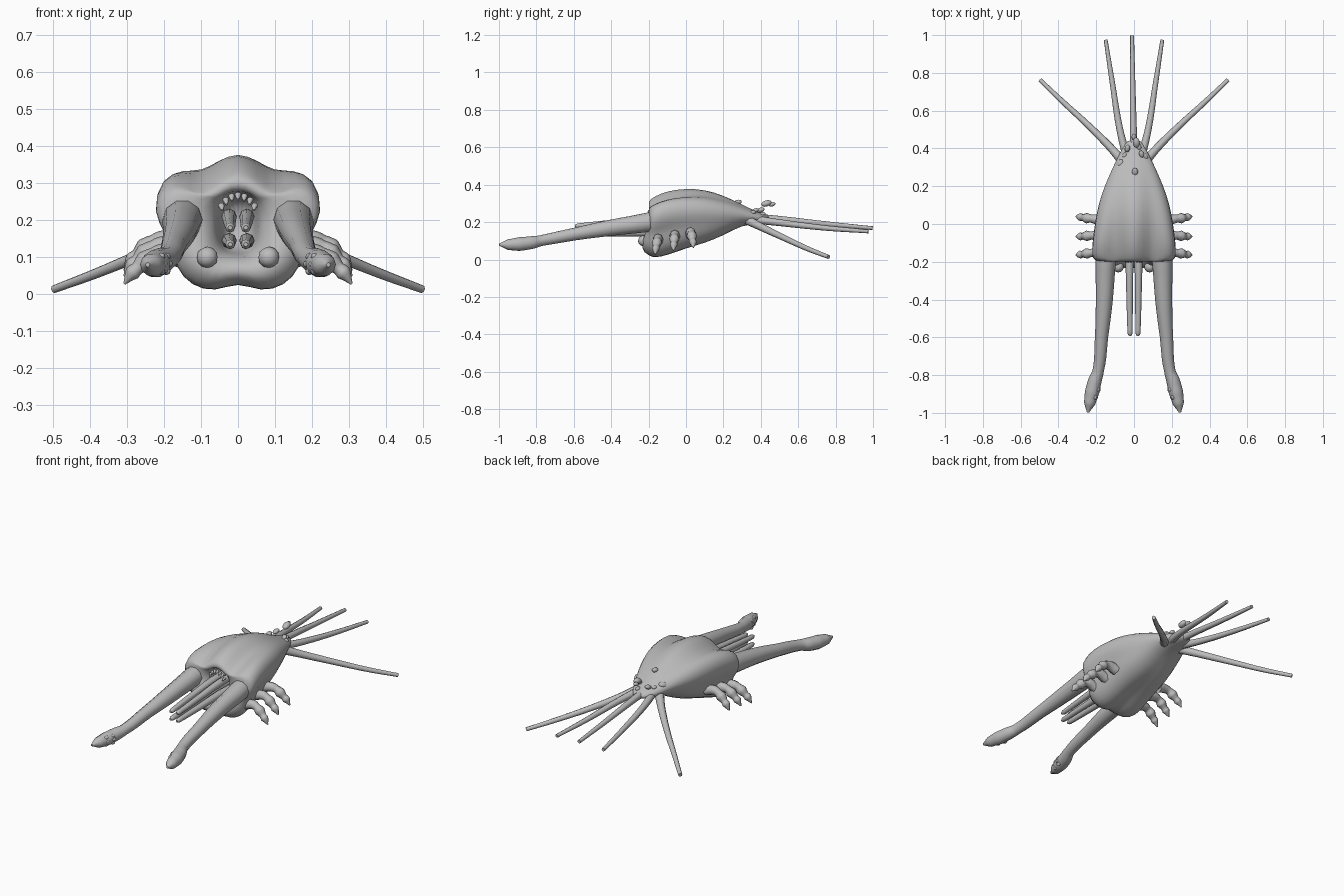
import bpy, bmesh, math
from mathutils import Vector

cube = bpy.data.objects.get("Cube")
if cube:
    bpy.data.objects.remove(cube, do_unlink=True)

skin = bpy.data.materials.new("grey_skin")
skin.use_nodes = True
GREY = (0.5, 0.5, 0.5, 1)
skin.diffuse_color = GREY
skin.node_tree.nodes["Principled BSDF"].inputs["Base Color"].default_value = GREY


def add(name, data):
    ob = bpy.data.objects.new(name, data)
    bpy.context.collection.objects.link(ob)
    data.materials.append(skin)
    return ob


def tube(name, pts, sides=2):
    """Tapered limb through points (x, y, z, radius)."""
    cu = bpy.data.curves.new(name, 'CURVE')
    cu.dimensions = '3D'
    cu.bevel_depth = 1
    cu.bevel_resolution = sides
    cu.resolution_u = 5
    cu.use_fill_caps = True
    sp = cu.splines.new('BEZIER')
    sp.bezier_points.add(len(pts) - 1)
    for bp, p in zip(sp.bezier_points, pts):
        bp.co = p[:3]
        bp.radius = p[3]
        bp.handle_left_type = bp.handle_right_type = 'AUTO'
    return add(name, cu)


def blob(name, loc, size, rot=(0, 0, 0)):
    """Small ellipsoid."""
    bm = bmesh.new()
    bmesh.ops.create_icosphere(bm, subdivisions=2, radius=1)
    for f in bm.faces:
        f.smooth = True
    me = bpy.data.meshes.new(name)
    bm.to_mesh(me)
    bm.free()
    ob = add(name, me)
    ob.location, ob.scale, ob.rotation_euler = loc, size, rot
    return ob


# Body: lofted rings, blending a shouldered section into an oval one
SHOULDERED = [(0, 1.01), (.24, .92), (.46, .79), (.72, .88), (.97, .83), (1.06, .62),
              (.9, .44), (.82, .36), (.78, .17), (.58, .02), (.28, -.03), (0, .06)]
N = len(SHOULDERED)
# y, half width, bottom, top, shoulder amount
STATIONS = [(.45, .035, .205, .235, 0), (.39, .068, .19, .25, 0), (.3, .114, .185, .295, .1),
            (.2, .158, .125, .345, .3), (.1, .19, .085, .378, .5), (0, .206, .06, .385, .7),
            (-.1, .216, .025, .374, 1), (-.165, .219, .012, .345, 1), (-.195, .21, .02, .325, 1)]


def half_ring(y, w, lo, hi, k):
    pts = []
    for i, (sx, sz) in enumerate(SHOULDERED):
        a = math.pi * i / (N - 1)
        x = k * sx + (1 - k) * math.sin(a)
        z = k * sz + (1 - k) * (.5 + .5 * math.cos(a))
        pts.append(Vector((w * x, y, lo + (hi - lo) * z)))
    return pts


halves = [half_ring(*s) for s in STATIONS]
# Face rings: bulging lower jaw, then mouth rim and cavity
rim = []
for i in range(N):
    a = math.pi * i / (N - 1)
    rim.append(Vector((.06 * math.sin(a) ** .6 if 0 < i < N - 1 else 0, -.195, .192 + .083 * math.cos(a))))
face = []
for p, q in zip(halves[-1], rim):
    m = p.lerp(q, .42)
    low = max(0, min(1, (.2 - m.z) / .1))
    m.y = -.2 - .05 * low
    face.append(m)
halves += [face, rim,
           [Vector((p.x * .85, -.1, p.z)) for p in rim],
           [Vector((p.x * .5, -.04, .2 + (p.z - .2) * .5)) for p in rim]]

bm = bmesh.new()
loops = []
for h in halves:
    full = h + [Vector((-p.x, p.y, p.z)) for p in h[-2:0:-1]]
    loops.append([bm.verts.new(p) for p in full])
for a, b in zip(loops, loops[1:]):
    for i in range(len(a)):
        j = (i + 1) % len(a)
        bm.faces.new((a[i], a[j], b[j], b[i]))
bm.faces.new(loops[0])
bm.faces.new(loops[-1])
bmesh.ops.recalc_face_normals(bm, faces=bm.faces)
for f in bm.faces:
    f.smooth = True
me = bpy.data.meshes.new("body")
bm.to_mesh(me)
bm.free()
body = add("body", me)
soften = body.modifiers.new("soften", 'SUBSURF')
soften.levels = soften.render_levels = 1

# Upper teeth around the mouth arch
for i in range(-3, 4):
    a = i * .33
    tube("tooth", [(.054 * math.sin(a), -.185, .205 + .064 * math.cos(a), .009),
                   (.05 * math.sin(a), -.203, .192 + .064 * math.cos(a), .003)])

for s, side in ((1, "left"), (-1, "right")):
    # Long reaching arm with a paddle hand
    tube(side + "_arm", [(s * .145, -.13, .215, .05), (s * .15, -.2, .2, .054), (s * .157, -.4, .17, .045),
                         (s * .172, -.6, .135, .035), (s * .19, -.78, .1, .03),
                         (s * .207, -.83, .09, .036), (s * .222, -.89, .083, .038),
                         (s * .235, -.95, .08, .03), (s * .244, -.998, .08, .006)], 3)
    # Suckers on the inner face of the hand
    for r in (-1, 0, 1):
        for c in (0, 1):
            blob(side + "_sucker", (s * (.187 + .014 * c + .006 * abs(r)), -.875 - .04 * c, .082 + .02 * r),
                 (.011, .015, .01))
    # Mouth feelers
    for z, tip in ((.21, .18), (.145, .135)):
        tube(side + "_feeler", [(s * .024, -.06, z, .019), (s * .024, -.2, z, .021),
                                (s * .023, -.4, (z + tip) / 2, .017), (s * .021, -.58, tip, .013),
                                (s * .021, -.593, tip, .006)])
    # Jaw nub
    blob(side + "_jaw_nub", (s * .083, -.228, .1), (.029, .029, .029))
    # Three knuckled walking legs
    for y, dz, dy in ((-.15, 0, -.012), (-.06, .02, -.006), (.025, .035, .012)):
        tube(side + "_leg", [(s * .15, y, .1 + dz, .03), (s * .2, y, .112 + dz, .026),
                             (s * .228, y + dy * .3, .105 + dz, .021), (s * .25, y + dy * .5, .09 + dz, .028),
                             (s * .272, y + dy * .8, .07 + dz, .018), (s * .285, y + dy, .058 + dz, .021),
                             (s * .307, y + dy * 1.2, .028 + dz, .003)])
    # Side tails
    tube(side + "_outer_tail", [(s * .05, .32, .215, .026), (s * .12, .4, .175, .021), (s * .25, .53, .113, .017),
                                (s * .38, .65, .058, .014), (s * .497, .762, .014, .011)])
    tube(side + "_inner_tail", [(s * .04, .36, .215, .022), (s * .075, .5, .197, .018),
                                (s * .115, .75, .168, .014), (s * .15, .975, .15, .01)])

# Centre tail
tube("centre_tail", [(0, .36, .225, .022), (-.003, .5, .215, .018), (-.007, .75, .19, .014), (-.01, .998, .168, .01)])

# Warty knobs around the tail root
for x, y, z, r in ((-.075, .315, .255, .025), (.005, .275, .305, .02), (-.05, .36, .25, .016),
                   (-.035, .4, .265, .018), (.04, .37, .262, .017), (.06, .355, .25, .017),
                   (.07, .34, .245, .014), (.012, .43, .3, .024), (0, .46, .295, .016),
                   (.025, .405, .24, .018), (-.06, .34, .235, .016)):
    blob("knob", (x, y, z), (r * .8, r * 1.2, r * .7), (.3, 0, x * 6))
